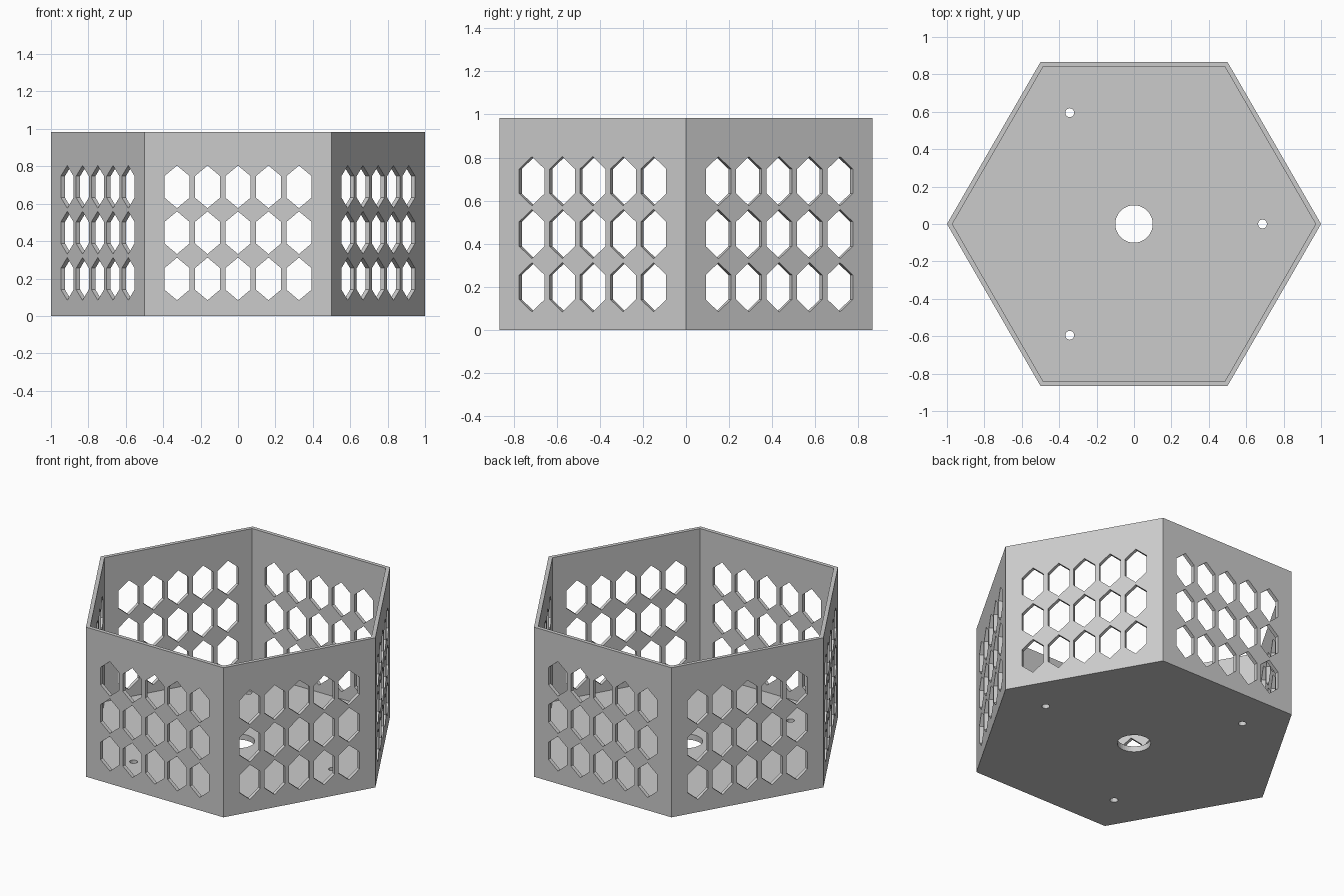
import bpy
import bmesh
from math import cos, sin, pi, radians, sqrt
from mathutils import Matrix, Vector

if "Cube" in bpy.data.objects:
    bpy.data.objects.remove(bpy.data.objects["Cube"], do_unlink=True)

HEIGHT, WALL, FLOOR = 0.984, 0.025, 0.037
APOTHEM = sqrt(3) / 2

grey = bpy.data.materials.new("light_grey")
grey.use_nodes = True
grey.diffuse_color = (0.6, 0.6, 0.6, 1)
grey.node_tree.nodes["Principled BSDF"].inputs["Base Color"].default_value = (0.6, 0.6, 0.6, 1)


def make_object(name, bm):
    bmesh.ops.recalc_face_normals(bm, faces=bm.faces)
    mesh = bpy.data.meshes.new(name)
    bm.to_mesh(mesh)
    bm.free()
    mesh.materials.append(grey)
    obj = bpy.data.objects.new(name, mesh)
    bpy.context.collection.objects.link(obj)
    return obj


def ring(bm, radius, z, sides=6):
    return [bm.verts.new((radius * cos(2 * pi * i / sides), radius * sin(2 * pi * i / sides), z))
            for i in range(sides)]


def bridge(bm, a, b):
    for i in range(len(a)):
        j = (i + 1) % len(a)
        bm.faces.new((a[i], a[j], b[j], b[i]))


def prism(bm, points, offset):
    """Closed prism from an outline pushed along an offset."""
    a = [bm.verts.new(p) for p in points]
    b = [bm.verts.new(p + offset) for p in points]
    bridge(bm, a, b)
    bm.faces.new(a[::-1])
    bm.faces.new(b)


# Open hexagonal tray: outer wall, rim, inner wall and floor
bm = bmesh.new()
inner = 1 - WALL / APOTHEM
rings = [ring(bm, 1, 0), ring(bm, 1, HEIGHT), ring(bm, inner, HEIGHT), ring(bm, inner, FLOOR)]
for lower, upper in zip(rings, rings[1:]):
    bridge(bm, lower, upper)
bm.faces.new(rings[0])
bm.faces.new(rings[-1])
tray = make_object("hexagonal_tray", bm)

# Tall hexagonal vents, five by three on every wall
bm = bmesh.new()
HALF_W, HALF_H = 0.068, 0.114
for side in range(6):
    turn = Matrix.Rotation(radians(60 * side), 3, "Z")
    for col in range(-2, 3):
        for z in (0.198, 0.445, 0.69):
            outline = [turn @ Vector((col * 0.163 + HALF_W * sin(k * pi / 3) / APOTHEM,
                                      -APOTHEM - 0.03, z + HALF_H * cos(k * pi / 3)))
                       for k in range(6)]
            prism(bm, outline, turn @ Vector((0, 0.1, 0)))


# Floor holes: one in the middle and three for screws
def floor_hole(x, y, radius, sides):
    outline = [Vector((x + radius * cos(2 * pi * i / sides), y + radius * sin(2 * pi * i / sides), -0.03))
               for i in range(sides)]
    prism(bm, outline, Vector((0, 0, 0.1)))


floor_hole(0, 0, 0.1, 48)
for k in range(3):
    floor_hole(0.687 * cos(2 * pi * k / 3), 0.687 * sin(2 * pi * k / 3), 0.024, 16)
cutter = make_object("hole_cutter", bm)
cutter.hide_render = True

# Cut the holes, then drop the cutter
cut = tray.modifiers.new("holes", "BOOLEAN")
cut.operation = "DIFFERENCE"
cut.solver = "EXACT"
cut.object = cutter
bpy.context.view_layer.update()
result = bpy.data.meshes.new_from_object(tray.evaluated_get(bpy.context.evaluated_depsgraph_get()))
tray.modifiers.clear()
tray.data = result
bpy.data.objects.remove(cutter, do_unlink=True)
